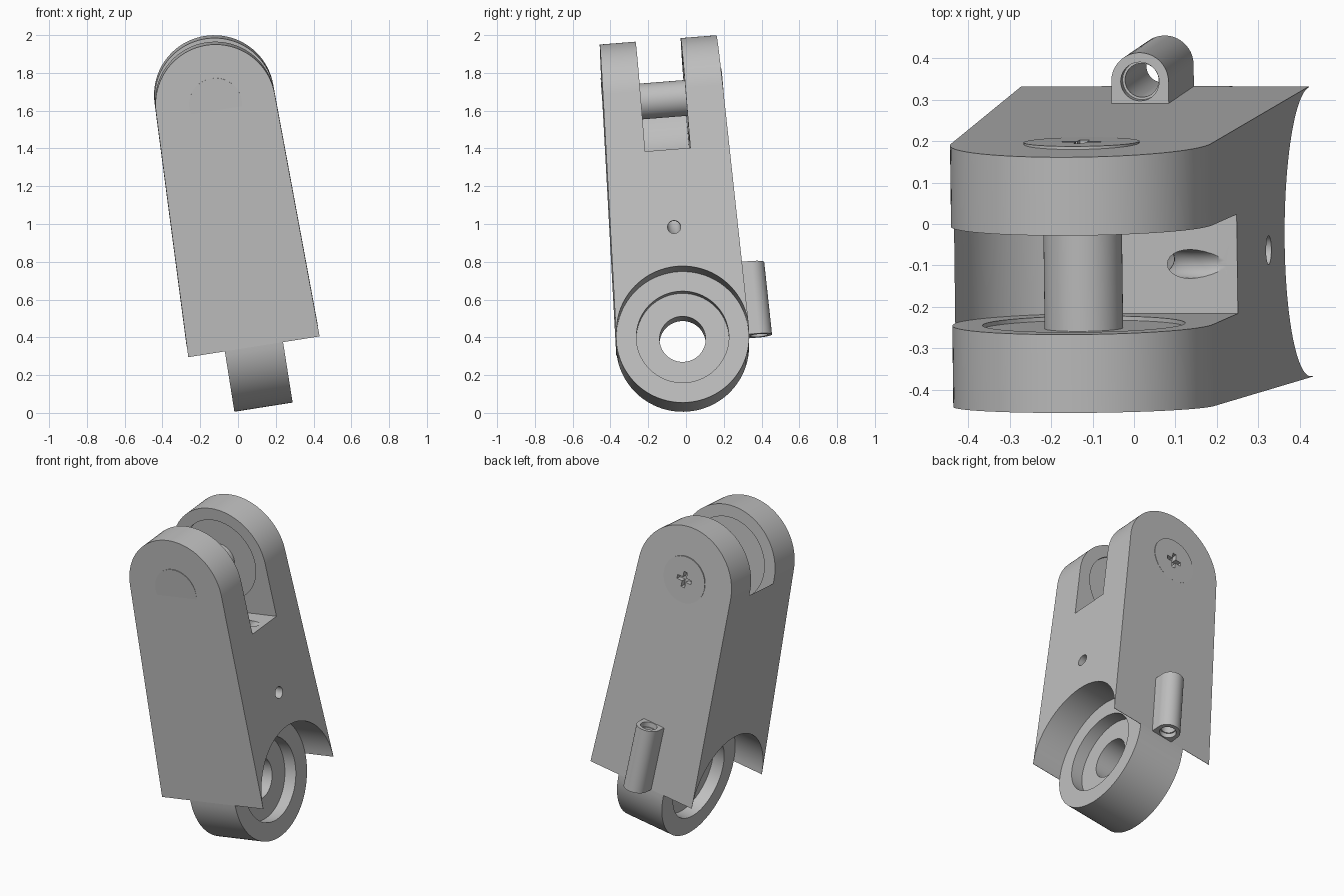
import bpy, bmesh, math
from mathutils import Matrix, Vector

cube = bpy.data.objects.get("Cube")
if cube:
    bpy.data.objects.remove(cube, do_unlink=True)

grey = bpy.data.materials.new("plain_grey")
grey.use_nodes = True
colour = (0.52, 0.52, 0.52, 1)
grey.diffuse_color = colour
grey.node_tree.nodes["Principled BSDF"].inputs["Base Color"].default_value = colour

# Link proportions: u = width, v = depth, w = length from the lower hub
HALF, DRAFT = 0.352, 0.026
PIVOT, TOP_R, GAP, FLOOR_R = 1.30, 0.318, 0.12, 0.32
DISC, CORE, BORE = 0.156, 0.08, 0.245


def face_depth(w):
    return HALF - DRAFT * w


def arc(cx, cy, r, start, end, n):
    angles = [math.radians(start + (end - start) * i / n) for i in range(n + 1)]
    return [(cx + r * math.cos(a), cy + r * math.sin(a)) for a in angles]


def make(name, bm):
    bmesh.ops.recalc_face_normals(bm, faces=bm.faces[:])
    mesh = bpy.data.meshes.new(name)
    bm.to_mesh(mesh)
    bm.free()
    mesh.materials.append(grey)
    ob = bpy.data.objects.new(name, mesh)
    bpy.context.collection.objects.link(ob)
    return ob


def prism(name, points, place):
    """Join two placed copies of a profile; place(a, b, side) gives the position."""
    bm = bmesh.new()
    ends = [[bm.verts.new(place(a, b, s)) for a, b in points] for s in (-1, 1)]
    for ring in ends:
        bm.faces.new(ring)
    n = len(points)
    for i in range(n):
        j = (i + 1) % n
        bm.faces.new((ends[0][i], ends[0][j], ends[1][j], ends[1][i]))
    return make(name, bm)


def cylinder(name, axis, r, lo, hi, w=0.0, n=96):
    """Cylinder along u or v from lo to hi, at length w."""
    bm = bmesh.new()
    direction = Vector((1, 0, 0)) if axis == "u" else Vector((0, 1, 0))
    spin = direction.to_track_quat("Z", "Y").to_matrix().to_4x4()
    spot = Matrix.Translation(direction * (lo + hi) / 2 + Vector((0, 0, w)))
    bmesh.ops.create_cone(bm, cap_ends=True, segments=n, radius1=r, radius2=r,
                          depth=hi - lo, matrix=spot @ spin)
    return make(name, bm)


def combine(target, tool, operation="DIFFERENCE", keep=False):
    mod = target.modifiers.new("combine", "BOOLEAN")
    mod.operation, mod.solver, mod.object = operation, "EXACT", tool
    bpy.context.view_layer.objects.active = target
    bpy.ops.object.modifier_apply(modifier=mod.name)
    if not keep:
        bpy.data.objects.remove(tool, do_unlink=True)


# Tapered body with a rounded top
outline = [(-HALF, 0), (HALF, 0)] + arc(0, PIVOT, TOP_R, 1.5, 178.5, 48)
body = prism("link_body", outline, lambda a, b, s: (a, s * face_depth(b), b))

# Hollow beside the hub, then the hub itself
for lo, hi in ((-0.6, -0.155), (0.155, 0.6)):
    combine(body, cylinder("hollow_cutter", "u", 0.35, lo, hi))
combine(body, cylinder("lower_hub", "u", HALF, -DISC, DISC), "UNION")
for lo, hi in ((-0.6, -CORE), (CORE, 0.6)):
    combine(body, cylinder("bore_cutter", "u", BORE, lo, hi))
combine(body, cylinder("axle_hole_cutter", "u", 0.122, -0.6, 0.6))

# Fork slot: flat floor on the left, curved stop on the right
slot = [(-0.6, 2), (-0.6, PIVOT)] + arc(0, PIVOT, FLOOR_R, 180, 270, 24)
slot += [(0.6, PIVOT - FLOOR_R), (0.6, 2)]
combine(body, prism("slot_cutter", slot, lambda a, b, s: (a, s * GAP, b)))
combine(body, cylinder("recess_cutter", "v", BORE, -GAP - 0.01, GAP + 0.01, PIVOT))

# Curved cord channel from the slot floor to the side
bpy.ops.mesh.primitive_torus_add(location=(0.337, 0, 0.79), rotation=(math.pi / 2, 0, 0),
                                 major_radius=0.228, minor_radius=0.035,
                                 major_segments=64, minor_segments=24)
combine(body, bpy.context.object)

# Pivot pin with a flat head at each end
pin = cylinder("pivot_pin", "v", 0.095, -0.26, 0.26, PIVOT, 64)
combine(pin, cylinder("front_head", "v", 0.14, -0.319, -0.25, PIVOT, 64), "UNION")
combine(pin, cylinder("back_head", "v", 0.14, 0.25, 0.322, PIVOT, 64), "UNION")

# Cross drive in the back head
L, T = 0.048, 0.012
cross = [(T, T), (T, L), (-T, L), (-T, T), (-L, T), (-L, -T),
         (-T, -T), (-T, -L), (T, -L), (T, -T), (L, -T), (L, T)]
driver = prism("cross_cutter", cross, lambda a, b, s: (a, 0.34 + s * 0.05, b + PIVOT))
combine(body, driver, keep=True)
combine(pin, driver)


# Cord guide tube on the back face
def on_back(lo, hi):
    def place(a, b, s):
        w = lo if s < 0 else hi
        return (a, face_depth(w) + b, w)
    return place


RISE, TUBE, LENGTH = 0.053, 0.07, 0.39
shell = [(-TUBE, -0.02), (TUBE, -0.02)] + arc(0, RISE, TUBE, 0, 180, 32)
guide = prism("cord_guide", shell, on_back(0, LENGTH))
for r, lo, hi in ((0.041, -0.1, 0.5), (0.047, LENGTH - 0.03, 0.5), (0.047, -0.1, 0.03)):
    ring = arc(0, RISE, r, 0, 360, 40)[:-1]
    combine(guide, prism("guide_hole_cutter", ring, on_back(lo, hi)))

# Lean the finished link and shade it
lean = (Matrix.Translation((0.08, -0.018, 0.378))
        @ Matrix.Rotation(math.radians(-9), 4, "Y")
        @ Matrix.Rotation(math.radians(4.6), 4, "X"))
for ob in (body, pin, guide):
    ob.matrix_world = lean
    bpy.ops.object.select_all(action="DESELECT")
    ob.select_set(True)
    bpy.context.view_layer.objects.active = ob
    bpy.ops.object.shade_smooth_by_angle(angle=math.radians(30))
    ob.modifiers.new("even_shading", "WEIGHTED_NORMAL").keep_sharp = True
